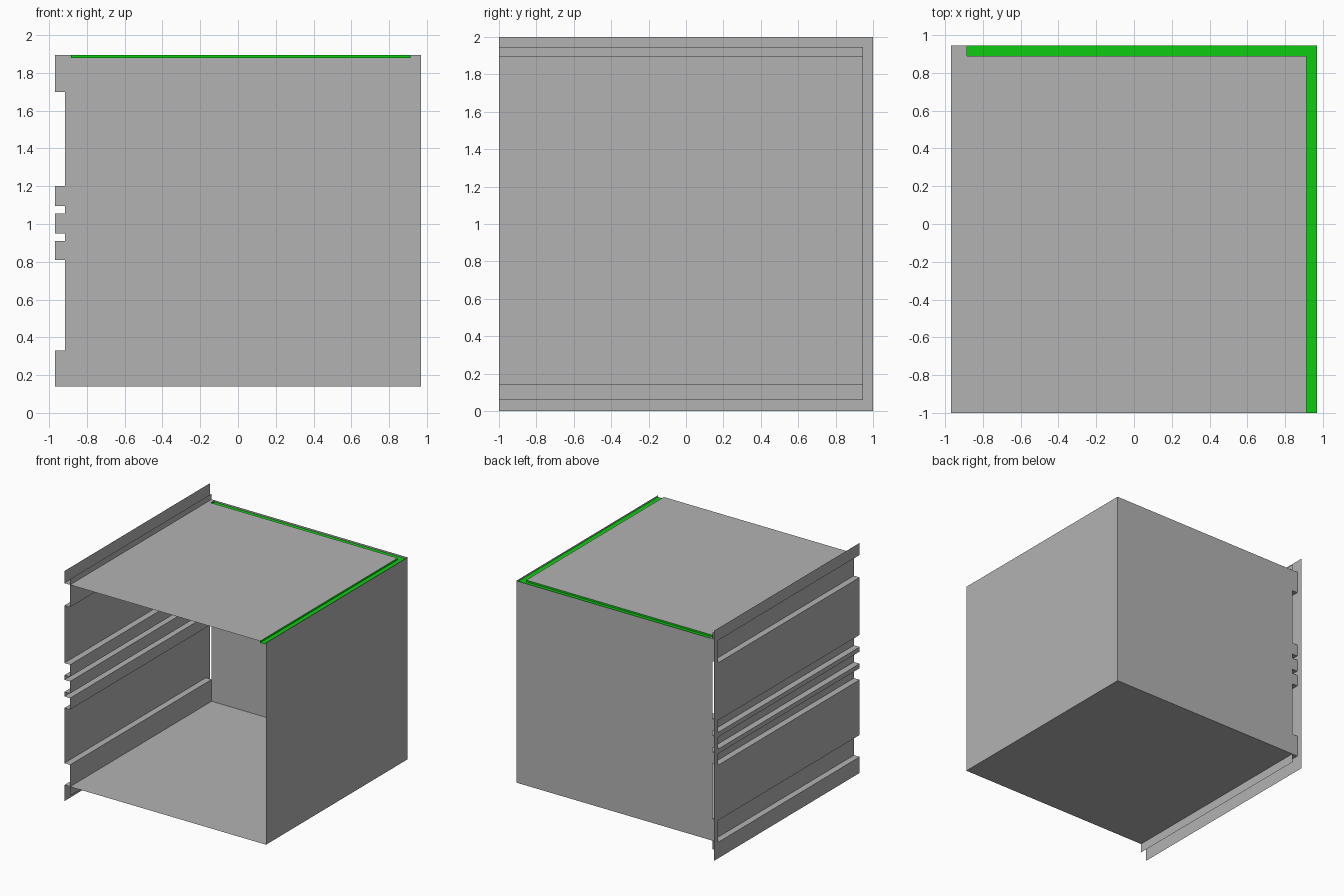
import bpy
import bmesh
from mathutils import Vector

if "Cube" in bpy.data.objects:
    bpy.data.objects.remove(bpy.data.objects["Cube"], do_unlink=True)


def make_material(name, colour):
    mat = bpy.data.materials.new(name)
    mat.use_nodes = True
    mat.diffuse_color = colour
    mat.node_tree.nodes["Principled BSDF"].inputs["Base Color"].default_value = colour
    return mat


GREY = make_material("sheet grey", (0.45, 0.45, 0.45, 1))
GREEN = make_material("groove green", (0.004, 0.6, 0.005, 1))

# Main levels of the cabinet
OUT, INNER, RIGHT = -0.97, -0.915, 0.97
FRONT, BACK, REAR = -1.0, 0.945, 1.0
FLOOR, ROOF, GROOVE, HEIGHT = 0.14, 1.895, 1.88, 2.0
GROOVE_X, GROOVE_Y, GROOVE_END = 0.913, 0.89, -0.885
# Recesses in the ribbed side wall, bottom to top
RECESSES = [(FLOOR, 0.33), (0.81, 0.91), (0.95, 1.055), (1.095, 1.2), (1.7, ROOF)]


def finish(name, bm, mat):
    bmesh.ops.remove_doubles(bm, verts=bm.verts, dist=0.0001)
    mesh = bpy.data.meshes.new(name)
    bm.to_mesh(mesh)
    bm.free()
    mesh.materials.append(mat)
    obj = bpy.data.objects.new(name, mesh)
    bpy.context.collection.objects.link(obj)
    return obj


def plates(name, mat, specs):
    """Each spec: axis, position, range on the two other axes, facing sign."""
    bm = bmesh.new()
    for axis, at, a, b, sign in specs:
        verts = []
        for u, v in ((a[0], b[0]), (a[1], b[0]), (a[1], b[1]), (a[0], b[1])):
            co = [u, v]
            co.insert(axis, at)
            verts.append(bm.verts.new(Vector(co)))
        face = bm.faces.new(verts)
        face.normal_update()
        if face.normal[axis] * sign < 0:
            face.normal_flip()
    return finish(name, bm, mat)


# Box sheets, open at the front
plates("floor_panel", GREY, [(2, FLOOR, (INNER, RIGHT), (FRONT, BACK), -1)])
plates("side_panel", GREY, [(0, RIGHT, (FRONT, BACK), (FLOOR, ROOF), 1)])
plates("roof_panel", GREY, [
    (2, ROOF, (INNER, GROOVE_X), (FRONT, GROOVE_Y), 1),
    (2, ROOF, (INNER, GROOVE_END), (GROOVE_Y, BACK), 1),
])

# Back sheet, with tabs closing the ends of the recesses
plates("back_panel", GREY,
       [(1, BACK, (INNER, RIGHT), (FLOOR, ROOF), 1)]
       + [(1, BACK, (OUT, INNER), span, 1) for span in RECESSES])

# Green groove along the back and side of the roof
plates("roof_groove", GREEN, [
    (2, GROOVE, (GROOVE_END, RIGHT), (GROOVE_Y, BACK), 1),
    (2, GROOVE, (GROOVE_X, RIGHT), (FRONT, GROOVE_Y), 1),
    (1, GROOVE_Y, (GROOVE_END, GROOVE_X), (GROOVE, ROOF), 1),
    (0, GROOVE_X, (FRONT, GROOVE_Y), (GROOVE, ROOF), 1),
    (0, GROOVE_END, (GROOVE_Y, BACK), (GROOVE, ROOF), 1),
])

# Ribbed side wall: stepped profile swept from front to back
profile = [(OUT, 0)]
for low, high in RECESSES:
    profile += [(OUT, low), (INNER, low), (INNER, high), (OUT, high)]
profile.append((OUT, HEIGHT))
bm = bmesh.new()
for (x0, z0), (x1, z1) in zip(profile, profile[1:]):
    corners = [(x0, FRONT, z0), (x1, FRONT, z1), (x1, BACK, z1), (x0, BACK, z0)]
    bm.faces.new([bm.verts.new(c) for c in corners])
finish("ribbed_side_wall", bm, GREY)

# Lips above the roof and below the floor, and the rear flange
plates("wall_lips", GREY, [
    (0, INNER, (FRONT, BACK), (0.06, FLOOR), -1),
    (0, INNER, (FRONT, BACK), (ROOF, 1.945), -1),
])
plates("rear_flange", GREY, [(0, OUT, (BACK, REAR), (0, HEIGHT), -1)])
